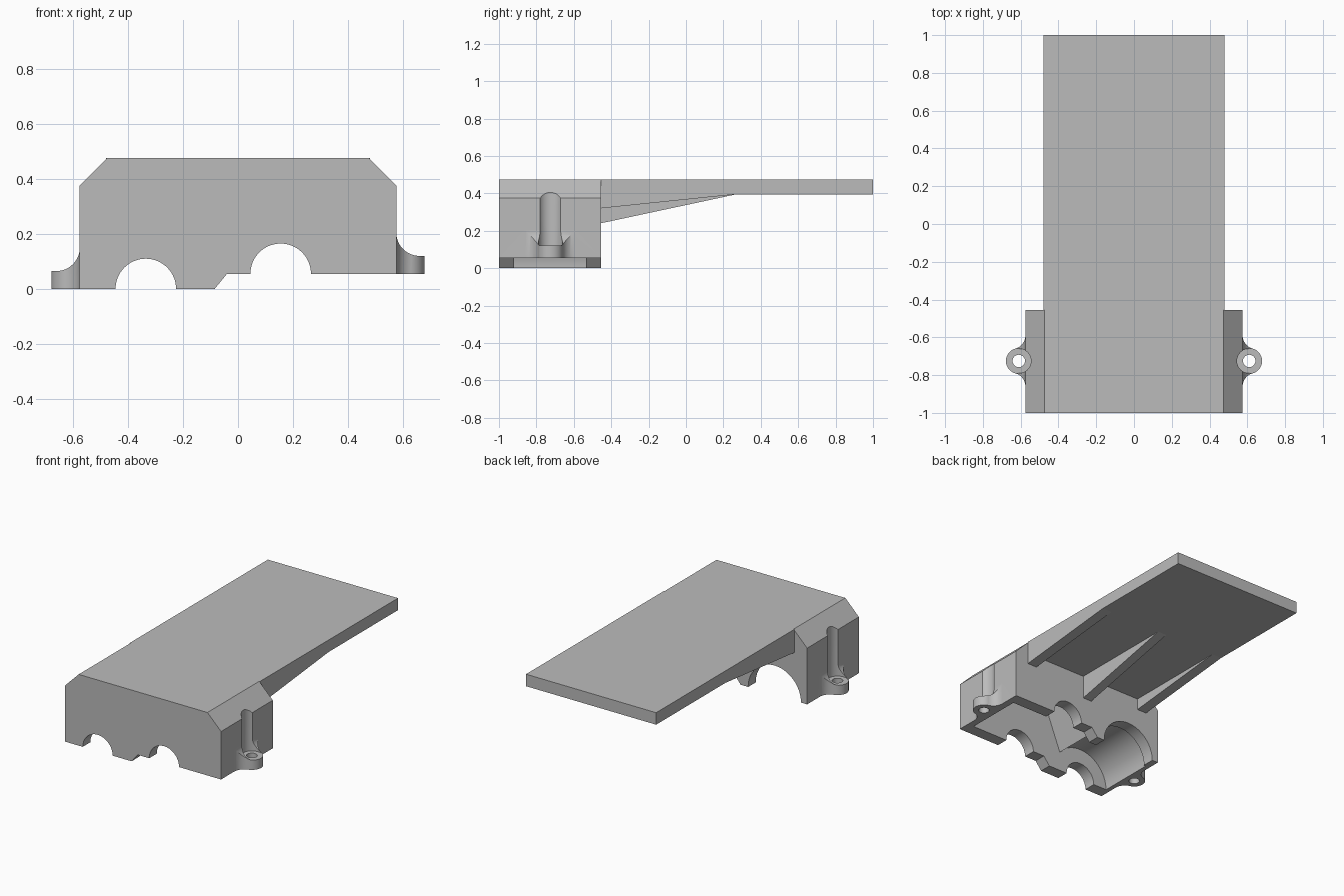
import bpy
import bmesh
from math import cos, sin, radians

cube = bpy.data.objects.get("Cube")
if cube:
    bpy.data.objects.remove(cube, do_unlink=True)

grey = bpy.data.materials.new("light_grey")
grey.use_nodes = True
colour = (0.5, 0.5, 0.5, 1)
grey.diffuse_color = colour
grey.node_tree.nodes["Principled BSDF"].inputs["Base Color"].default_value = colour


def arc(cx, cy, r, start, end, n=24):
    angles = [radians(start + (end - start) * i / n) for i in range(n + 1)]
    return [(cx + r * cos(a), cy + r * sin(a)) for a in angles]


def prism(name, outline, axis, lo, hi):
    """Extrude a 2D outline along one axis."""
    place = {"X": lambda p, d: (d, p[0], p[1]),
             "Y": lambda p, d: (p[0], d, p[1]),
             "Z": lambda p, d: (p[0], p[1], d)}[axis]
    bm = bmesh.new()
    face = bm.faces.new([bm.verts.new(place(p, lo)) for p in outline])
    new = bmesh.ops.extrude_face_region(bm, geom=[face])["geom"]
    shift = place((0, 0), hi - lo)
    bmesh.ops.translate(bm, vec=shift, verts=[v for v in new if isinstance(v, bmesh.types.BMVert)])
    bmesh.ops.recalc_face_normals(bm, faces=bm.faces)
    mesh = bpy.data.meshes.new(name)
    bm.to_mesh(mesh)
    bm.free()
    mesh.materials.append(grey)
    obj = bpy.data.objects.new(name, mesh)
    bpy.context.collection.objects.link(obj)
    return obj


def combine(obj, other, operation="DIFFERENCE"):
    mod = obj.modifiers.new("cut", "BOOLEAN")
    mod.operation = operation
    mod.solver = "EXACT"
    mod.object = other
    bpy.context.view_layer.objects.active = obj
    bpy.ops.object.modifier_apply(modifier=mod.name)
    bpy.data.objects.remove(other, do_unlink=True)


FRONT, BACK, EAR_Y = -1, -0.455, -0.725
STEP, TOP = 0.055, 0.475
DRUM_X, SHAFT_X = -0.335, 0.155

# Housing with stepped base and chamfered top corners
housing = prism("housing", [
    (-0.575, 0), (-0.085, 0), (-0.04, STEP), (0.575, STEP), (0.575, 0.375),
    (0.475, TOP), (-0.475, TOP), (-0.575, 0.375)], "Y", FRONT, BACK)

# Interior: drum recess joined to a tall bay by a sloping wall
interior = [(0.53, -0.1), (0.53, 0.36), (0.46, 0.43), (-0.05, 0.43)]
interior += arc(DRUM_X, 0, 0.21, 38, 180) + [(DRUM_X - 0.21, -0.1)]
combine(housing, prism("interior_cutter", interior, "Y", -0.92, -0.535))

# Arched openings in the end walls
for x, z, r, lo, hi in ((DRUM_X, 0, 0.11, -1.1, -0.9),
                        (DRUM_X, 0, 0.195, -0.56, -0.4),
                        (SHAFT_X, STEP, 0.11, -1.1, -0.9),
                        (SHAFT_X, STEP, 0.11, -0.56, -0.4)):
    hole = arc(x, z, r, 0, 180, 32) + [(x - r, -0.1), (x + r, -0.1)]
    combine(housing, prism("arch_cutter", hole, "Y", lo, hi))

# Screw ears with flared roots, concave tops and driver channels
for side, base in ((1, STEP), (-1, 0)):
    def flip(points):
        return [(side * x, y) for x, y in points]

    shelf, crown, cx = base + 0.065, base + 0.15, 0.61
    outline = [(0.56, EAR_Y - 0.135)]
    outline += arc(0.647, EAR_Y - 0.135, 0.072, 180, 105, 12)
    outline += arc(cx, EAR_Y, 0.068, -74, 74)
    outline += arc(0.647, EAR_Y + 0.135, 0.072, 255, 180, 12)
    outline += [(0.56, EAR_Y + 0.135)]
    ear = prism("ear", flip(outline), "Z", base, crown)
    hollow = arc(0.66, crown, 0.085, 180, 270, 16)
    hollow += [(0.8, shelf), (0.8, crown + 0.1), (0.575, crown + 0.1)]
    combine(ear, prism("hollow_cutter", flip(hollow), "Y", -1, -0.4))
    combine(housing, ear, "UNION")
    channel = arc(cx, EAR_Y, 0.065, 0, 345, 23)
    combine(housing, prism("channel_cutter", flip(channel), "Z", shelf, 0.6))
    bore = arc(cx, EAR_Y, 0.033, 0, 345, 23)
    combine(housing, prism("bore_cutter", flip(bore), "Z", base - 0.1, shelf + 0.05))

# Long deck plate behind the housing
half = 0.48
deck = prism("deck", [(-half, BACK), (half, BACK), (half, 1), (-half, 1)], "Z", 0.395, TOP)

# Tapered ribs under the deck
for name, lo, hi, depth in (("left_rib", 0.41, half, 0.32),
                            ("centre_rib", -0.035, 0.03, 0.24),
                            ("right_rib", -half, -0.41, 0.32)):
    prism(name, [(BACK, depth), (0.27, 0.395), (BACK, 0.395)], "X", lo, hi)

# Smooth the curved walls and keep the edges crisp
bpy.ops.object.select_all(action="DESELECT")
housing.select_set(True)
bpy.context.view_layer.objects.active = housing
bpy.ops.object.shade_smooth_by_angle(angle=radians(25))
